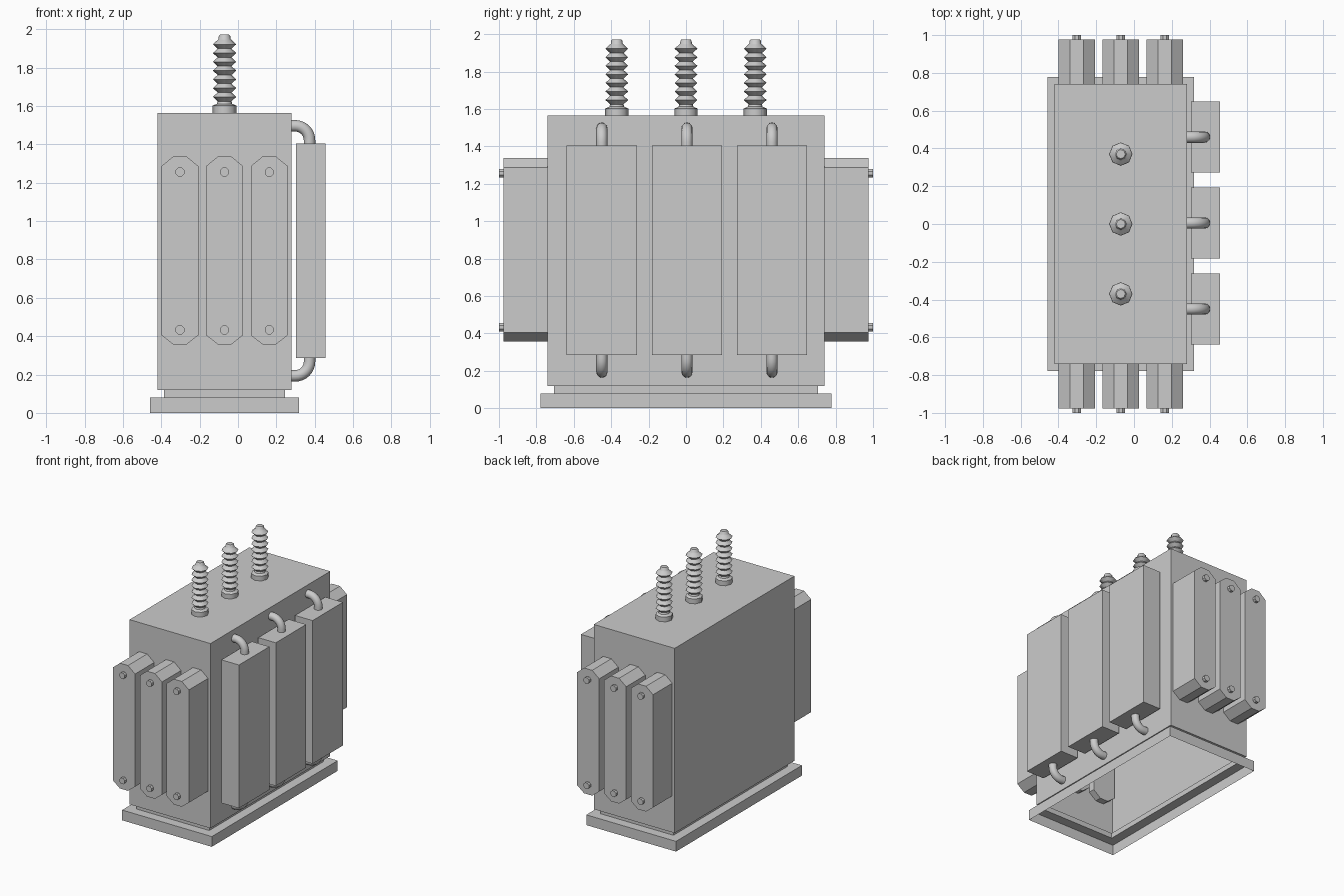
import bpy, bmesh
from math import sin, cos, pi
from mathutils import Vector

if "Cube" in bpy.data.objects:
    bpy.data.objects.remove(bpy.data.objects["Cube"])

CX = -0.07  # centre line of the tank


def finish(name, bm, smooth=None):
    bmesh.ops.recalc_face_normals(bm, faces=bm.faces)
    me = bpy.data.meshes.new(name)
    bm.to_mesh(me)
    bm.free()
    ob = bpy.data.objects.new(name, me)
    bpy.context.collection.objects.link(ob)
    if smooth:
        bpy.ops.object.select_all(action='DESELECT')
        ob.select_set(True)
        bpy.context.view_layer.objects.active = ob
        bpy.ops.object.shade_smooth_by_angle(angle=smooth)
    return ob


def loft(name, rings, cap_start=True, cap_end=True, smooth=None):
    """Skin a list of equal-length closed rings of points."""
    bm = bmesh.new()
    vs = [[bm.verts.new(p) for p in r] for r in rings]
    n = len(vs[0])
    for a, b in zip(vs, vs[1:]):
        for i in range(n):
            j = (i + 1) % n
            bm.faces.new((a[i], a[j], b[j], b[i]))
    if cap_start:
        bm.faces.new(vs[0][::-1])
    if cap_end:
        bm.faces.new(vs[-1])
    return finish(name, bm, smooth)


def rect(hx, hy, z):
    return [(CX + sx * hx, sy * hy, z)
            for sx, sy in ((-1, -1), (1, -1), (1, 1), (-1, 1))]


# Tank, plinth and base flange: one shell, open underneath
loft("tank_shell", [rect(0.388, 0.778, 0), rect(0.388, 0.778, 0.08),
                    rect(0.315, 0.705, 0.08), rect(0.315, 0.705, 0.12),
                    rect(0.35, 0.74, 0.12), rect(0.35, 0.74, 1.565)],
     cap_start=False)

# Chamfered cooling fins with bolts on both ends of the tank
half = [(0.096, 0.405), (0.096, 1.287), (0.035, 1.337)]
outline = [(0.035, 0.357)] + half
outline += [(-x, z) for x, z in reversed(outline)]
for side in (-1, 1):
    for k in (-1, 0, 1):
        x0 = CX + k * 0.233
        loft("end_fin", [[(x0 + x, side * y, z) for x, z in outline]
                         for y in (0.69, 0.977)])
        for zc in (0.433, 1.256):
            loft("fin_bolt", [[(x0 + 0.025 * cos((i + .5) * pi / 4), side * y,
                                zc + 0.025 * sin((i + .5) * pi / 4))
                               for i in range(8)] for y in (0.95, 1.0)])


# Radiator panels on the right side, each with two elbow pipes
def elbow(y0, z_tank, d):
    r, bend, xe = 0.03, 0.075, 0.373
    path = [(Vector((0.26, y0, z_tank)), 0.0)]
    for i in range(9):
        a = i / 8 * pi / 2
        path.append((Vector((xe - bend + bend * sin(a), y0,
                             z_tank - d * bend * (1 - cos(a)))), a))
    path.append((Vector((xe, y0, z_tank - d * 0.11)), pi / 2))
    rings = []
    for p, a in path:
        n = Vector((sin(a), 0, d * cos(a)))
        rings.append([p + r * (n * cos(t * pi / 6) + Vector((0, 1, 0)) * sin(t * pi / 6))
                      for t in range(12)])
    loft("radiator_pipe", rings, smooth=0.7)


for k in (-1, 0, 1):
    y0 = 0.005 + k * 0.455
    loft("radiator", [[(x, y0 + s * 0.188, z) for x, s in
                       ((0.303, -1), (0.455, -1), (0.455, 1), (0.303, 1))]
                      for z in (0.285, 1.405)])
    elbow(y0, 1.497, 1)
    elbow(y0, 0.193, -1)

# Ribbed insulator bushings on the lid
profile = [(0.062, 1.555), (0.062, 1.602), (0.04, 1.612), (0.036, 1.625)]
for i in range(7):
    z = 1.625 + i * 0.0457
    profile += [(0.061, z + 0.023), (0.036, z + 0.0457)]
profile += [(0.032, 1.948), (0.03, 1.965), (0.024, 1.972)]
for k in (-1, 0, 1):
    loft("bushing", [[(CX + r * cos(t * pi / 4), k * 0.37 + r * sin(t * pi / 4), z)
                      for t in range(8)] for r, z in profile], smooth=0.8)
